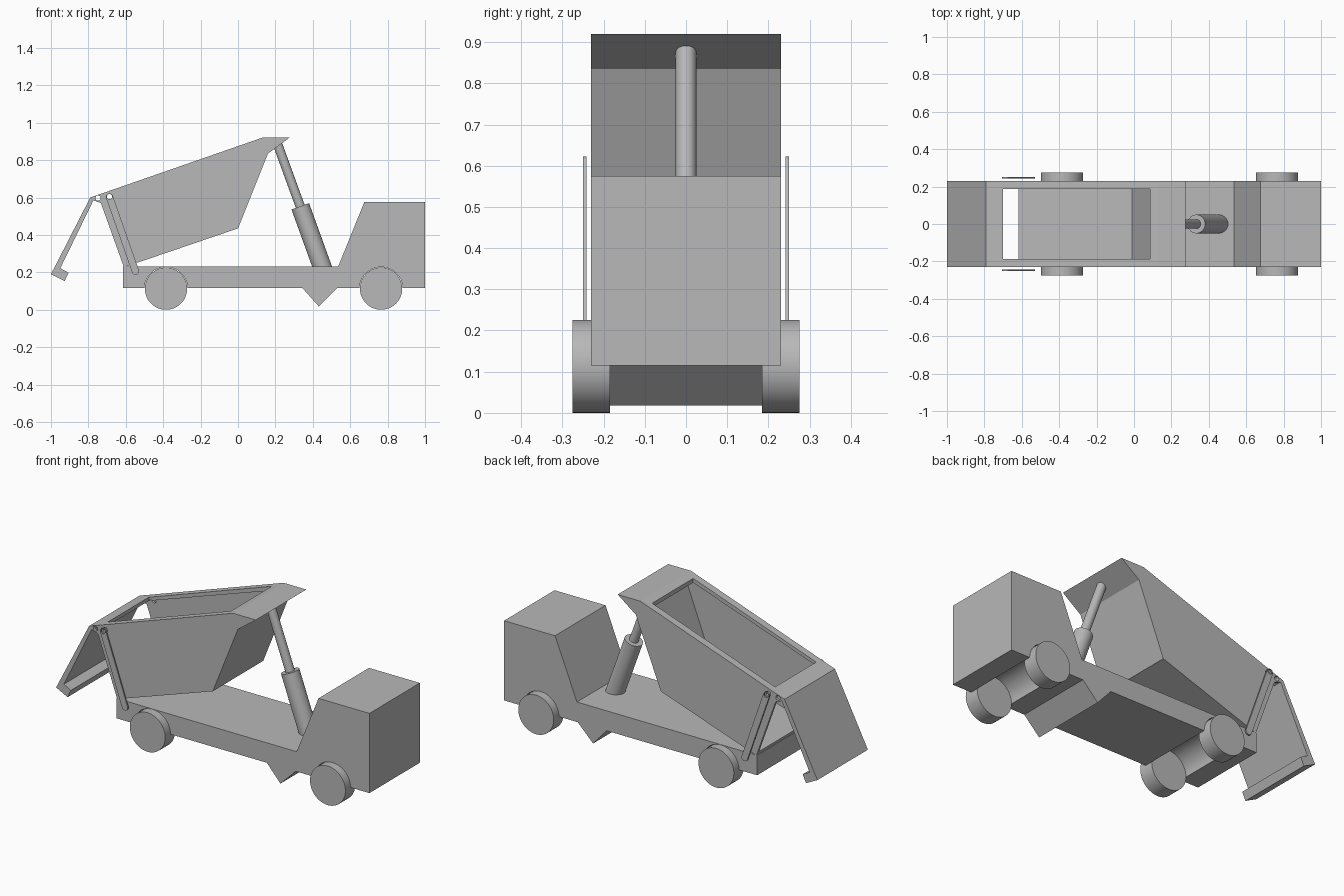
import bpy, bmesh, math
from mathutils import Vector

cube = bpy.data.objects.get("Cube")
if cube:
    bpy.data.objects.remove(cube, do_unlink=True)

GREY = (0.48, 0.48, 0.48, 1)
grey = bpy.data.materials.new("plain grey")
grey.use_nodes = True
grey.diffuse_color = GREY
grey.node_tree.nodes["Principled BSDF"].inputs["Base Color"].default_value = GREY

HALF = 0.23              # half width of the body
AXLES = (-0.385, 0.765)  # wheel positions along the truck
WHEEL_R = 0.113


def finish(name, bm):
    bmesh.ops.recalc_face_normals(bm, faces=bm.faces)
    mesh = bpy.data.meshes.new(name)
    bm.to_mesh(mesh)
    bm.free()
    mesh.materials.append(grey)
    obj = bpy.data.objects.new(name, mesh)
    bpy.context.collection.objects.link(obj)
    return obj


def select(obj):
    bpy.ops.object.select_all(action='DESELECT')
    obj.select_set(True)
    bpy.context.view_layer.objects.active = obj


def prism(name, profile, y0, y1):
    """Side profile in x and z, extruded across y."""
    bm = bmesh.new()
    face = bm.faces.new([bm.verts.new((x, y0, z)) for x, z in profile])
    ext = bmesh.ops.extrude_face_region(bm, geom=[face])
    verts = [g for g in ext["geom"] if isinstance(g, bmesh.types.BMVert)]
    bmesh.ops.translate(bm, verts=verts, vec=(0, y1 - y0, 0))
    return finish(name, bm)


def rod(name, start, end, radius, sides=48):
    """Smooth cylinder between two points."""
    a, b = Vector(start), Vector(end)
    bm = bmesh.new()
    bmesh.ops.create_cone(bm, cap_ends=True, segments=sides, radius1=radius,
                          radius2=radius, depth=(b - a).length)
    turn = (b - a).to_track_quat('Z', 'Y').to_matrix().to_4x4()
    bmesh.ops.transform(bm, matrix=turn, verts=bm.verts)
    bmesh.ops.translate(bm, verts=bm.verts, vec=(a + b) / 2)
    obj = finish(name, bm)
    select(obj)
    bpy.ops.object.shade_smooth_by_angle(angle=math.radians(35))
    return obj


def cut(obj, cutters):
    for c in cutters:
        c.hide_render = True
        mod = obj.modifiers.new("cut", 'BOOLEAN')
        mod.operation = 'DIFFERENCE'
        mod.solver = 'EXACT'
        mod.object = c
        select(obj)
        bpy.ops.object.modifier_apply(modifier=mod.name)
        bpy.data.objects.remove(c, do_unlink=True)


def pin_hole(x, z):
    return rod("pin_hole_cutter", (x, -0.4, z), (x, 0.4, z), 0.014, 24)


# Chassis, belly wedge and cab in one profile, with wheel arches cut across
chassis = prism("chassis_and_cab", [
    (-0.615, 0.115), (0.345, 0.115), (0.432, 0.018), (0.53, 0.115), (1, 0.115),
    (1, 0.575), (0.675, 0.575), (0.535, 0.23), (-0.615, 0.23)], -HALF, HALF)
cut(chassis, [rod("arch_cutter", (x, -0.4, WHEEL_R), (x, 0.4, WHEEL_R), 0.1155, 64)
              for x in AXLES])

# Wheels
for x, end in zip(AXLES, ("rear", "front")):
    for side, label in ((-1, "near"), (1, "far")):
        rod(f"{end}_wheel_{label}", (x, side * 0.185, WHEEL_R),
            (x, side * 0.275, WHEEL_R), WHEEL_R)

# Tipped hopper: hollow, open at the rear, with an inward rim on top
hopper = prism("hopper", [
    (-0.79, 0.60), (0.13, 0.92), (0.275, 0.92), (0.16, 0.835), (0.0, 0.435),
    (-0.61, 0.227), (-0.733, 0.57), (-0.773, 0.585)], -HALF, HALF)
cavity = prism("cavity_cutter", [
    (-0.85, 0.17), (-0.01, 0.452), (0.143, 0.85), (0.10, 0.885),
    (-0.765, 0.588), (-0.85, 0.54)], -0.215, 0.215)
opening = prism("opening_cutter", [
    (-0.70, 0.58), (0.085, 0.85), (0.085, 1.1), (-0.70, 1.1)], -0.187, 0.187)
cut(hopper, [cavity, opening, pin_hole(-0.748, 0.597), pin_hole(-0.687, 0.605)])

# Swung-out tailgate with a folded lip at its lower edge
prism("tailgate", [
    (-0.79, 0.60), (-1.0, 0.19), (-0.927, 0.153), (-0.906, 0.198),
    (-0.95, 0.222), (-0.773, 0.585)], -HALF, HALF)

# Thin side links with rounded ends, pinned to hopper and chassis
top, low, r = Vector((-0.687, 0.603)), Vector((-0.548, 0.205)), 0.019
axis = math.atan2(top.y - low.y, top.x - low.x)
outline = []
for centre, start in ((top, axis - math.pi / 2), (low, axis + math.pi / 2)):
    for i in range(13):
        a = start + math.pi * i / 12
        outline.append((centre.x + r * math.cos(a), centre.y + r * math.sin(a)))
for side, label in ((-1, "near"), (1, "far")):
    link = prism(f"side_link_{label}", outline, side * 0.242, side * 0.250)
    cut(link, [pin_hole(-0.687, 0.605)])

# Lifting ram
rod("ram_cylinder", (0.457, 0, 0.21), (0.333, 0, 0.553), 0.05)
rod("ram_piston", (0.36, 0, 0.478), (0.212, 0, 0.884), 0.025)
